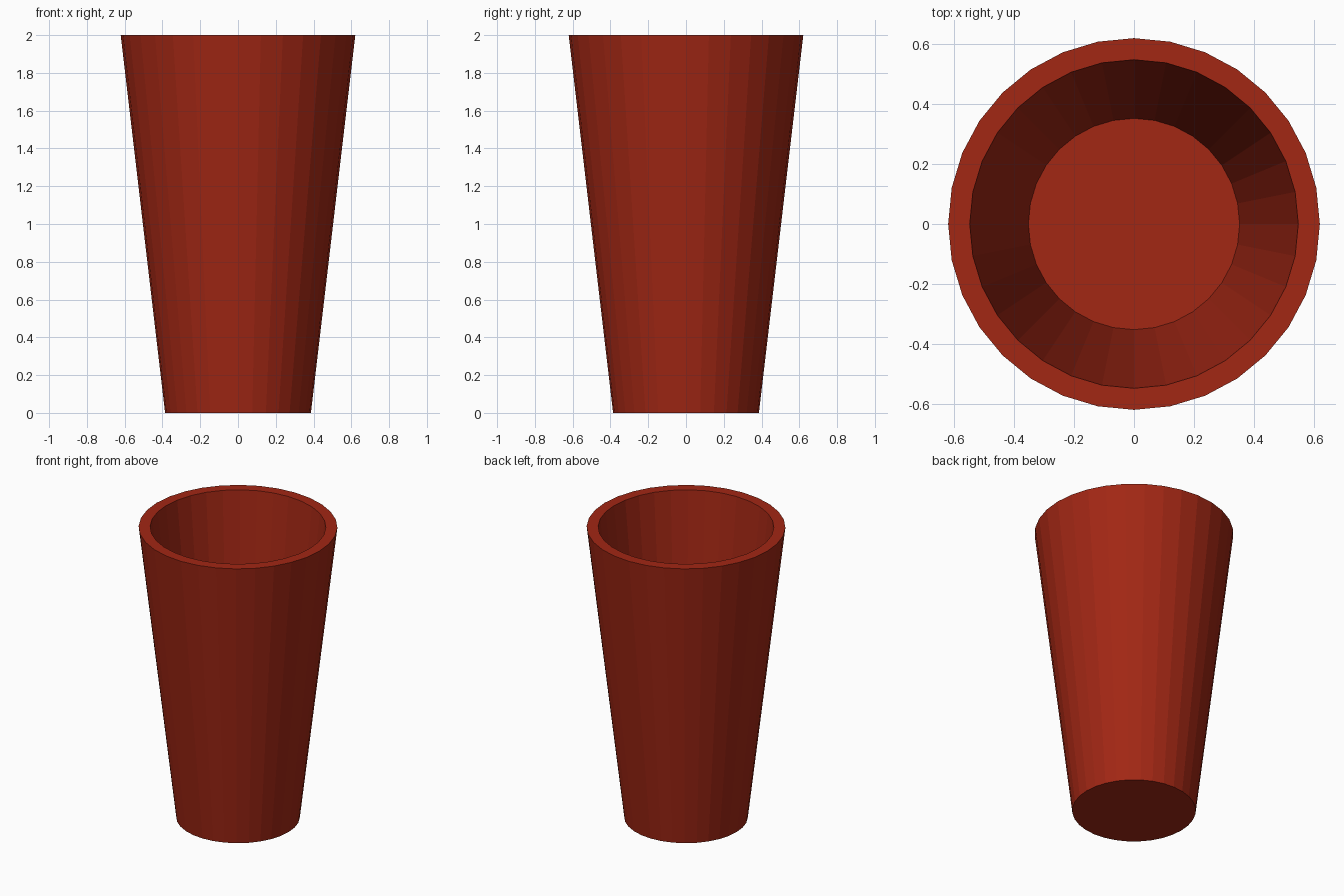
import bpy, bmesh
from math import sin, cos, pi

if "Cube" in bpy.data.objects:
    bpy.data.objects.remove(bpy.data.objects["Cube"])

SIDES = 32
# (radius, z) from the base, up the outside, over the rim, down to the inner floor
PROFILE = [(0.386, 0.0), (0.621, 2.0), (0.549, 2.0), (0.353, 0.15)]

bm = bmesh.new()
rings = [[bm.verts.new((r * cos(2 * pi * i / SIDES), r * sin(2 * pi * i / SIDES), z))
          for i in range(SIDES)] for r, z in PROFILE]

# Outer wall, rim and inner wall
for a, b in zip(rings, rings[1:]):
    for i in range(SIDES):
        j = (i + 1) % SIDES
        bm.faces.new((a[i], a[j], b[j], b[i]))

# Underside and inner floor
bm.faces.new(rings[0][::-1])
bm.faces.new(rings[-1])
bmesh.ops.recalc_face_normals(bm, faces=bm.faces)

mesh = bpy.data.meshes.new("cup")
bm.to_mesh(mesh)
bm.free()
cup = bpy.data.objects.new("cup", mesh)
bpy.context.collection.objects.link(cup)

# Red clay colour
mat = bpy.data.materials.new("red")
mat.diffuse_color = (0.36, 0.02, 0.007, 1)
mat.use_nodes = True
mat.node_tree.nodes["Principled BSDF"].inputs["Base Color"].default_value = mat.diffuse_color
mesh.materials.append(mat)
